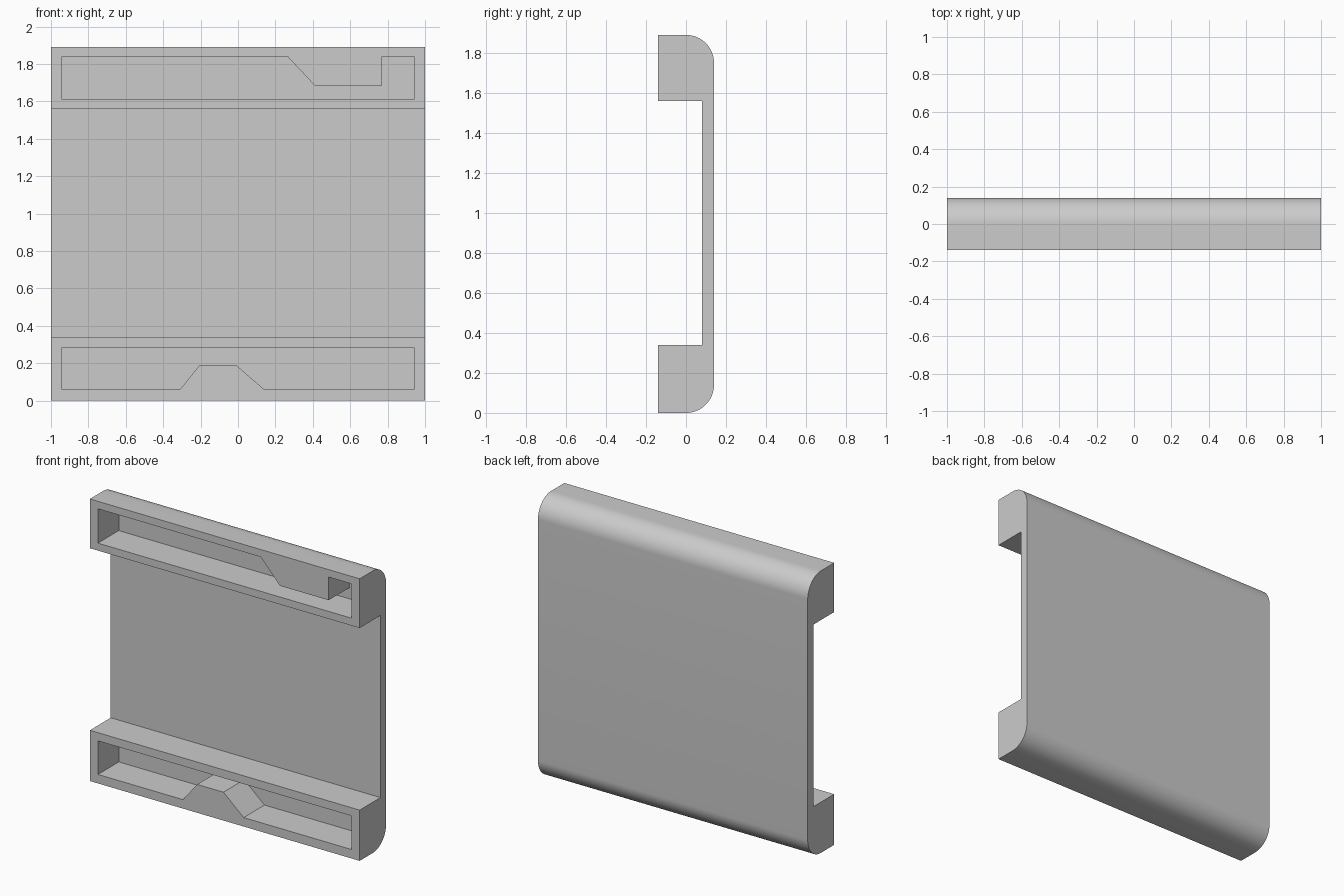
import bpy, bmesh, math
from mathutils import Vector

cube = bpy.data.objects.get("Cube")
if cube:
    bpy.data.objects.remove(cube, do_unlink=True)

GREY = (0.6, 0.6, 0.6, 1)
grey = bpy.data.materials.new("light grey")
grey.use_nodes = True
grey.diffuse_color = GREY
grey.node_tree.nodes["Principled BSDF"].inputs["Base Color"].default_value = GREY

HEIGHT, FRONT, BACK, WEB = 1.89, -0.14, 0.14, 0.08
RADIUS = 0.14


def prism(name, points, move):
    """Close a polygon and sweep it along a vector."""
    bm = bmesh.new()
    face = bm.faces.new([bm.verts.new(p) for p in points])
    swept = bmesh.ops.extrude_face_region(bm, geom=[face])["geom"]
    verts = [v for v in swept if isinstance(v, bmesh.types.BMVert)]
    bmesh.ops.translate(bm, vec=Vector(move), verts=verts)
    bmesh.ops.recalc_face_normals(bm, faces=bm.faces)
    mesh = bpy.data.meshes.new(name)
    bm.to_mesh(mesh)
    bm.free()
    mesh.materials.append(grey)
    obj = bpy.data.objects.new(name, mesh)
    bpy.context.collection.objects.link(obj)
    return obj


def rounded_corner(z, start):
    """Quarter arc at the back edge, as (y, z) points."""
    steps = 16
    return [(BACK - RADIUS + RADIUS * math.cos(a), z + RADIUS * math.sin(a))
            for a in (start + math.pi / 2 * i / steps for i in range(steps + 1))]


# Channel-shaped panel: two thick rails joined by a thin back sheet
section = [(FRONT, 0)]
section += rounded_corner(RADIUS, -math.pi / 2)
section += rounded_corner(HEIGHT - RADIUS, 0)
section += [(FRONT, HEIGHT), (FRONT, 1.56), (WEB, 1.56), (WEB, 0.34), (FRONT, 0.34)]
panel = prism("panel", [(-1, y, z) for y, z in section], (2, 0, 0))

# Pockets in the rails, with solid keys left standing in their outlines
top_pocket = [(-0.94, 1.61), (0.94, 1.61), (0.94, 1.84), (0.77, 1.84),
              (0.77, 1.685), (0.41, 1.685), (0.265, 1.84), (-0.94, 1.84)]
bottom_pocket = [(-0.94, 0.06), (-0.31, 0.06), (-0.205, 0.19), (-0.01, 0.19),
                 (0.14, 0.06), (0.94, 0.06), (0.94, 0.285), (-0.94, 0.285)]
bpy.context.view_layer.objects.active = panel
for name, outline in (("top_pocket", top_pocket), ("bottom_pocket", bottom_pocket)):
    cutter = prism(name, [(x, FRONT - 0.1, z) for x, z in outline],
                   (0, WEB - FRONT + 0.1, 0))
    cutter.hide_render = True
    cut = panel.modifiers.new(name, 'BOOLEAN')
    cut.operation, cut.solver, cut.object = 'DIFFERENCE', 'EXACT', cutter
    bpy.ops.object.modifier_apply(modifier=cut.name)
    bpy.data.objects.remove(cutter, do_unlink=True)

# Smooth the rounded edges only
bpy.ops.object.select_all(action='DESELECT')
panel.select_set(True)
bpy.ops.object.shade_smooth_by_angle(angle=math.radians(30))
